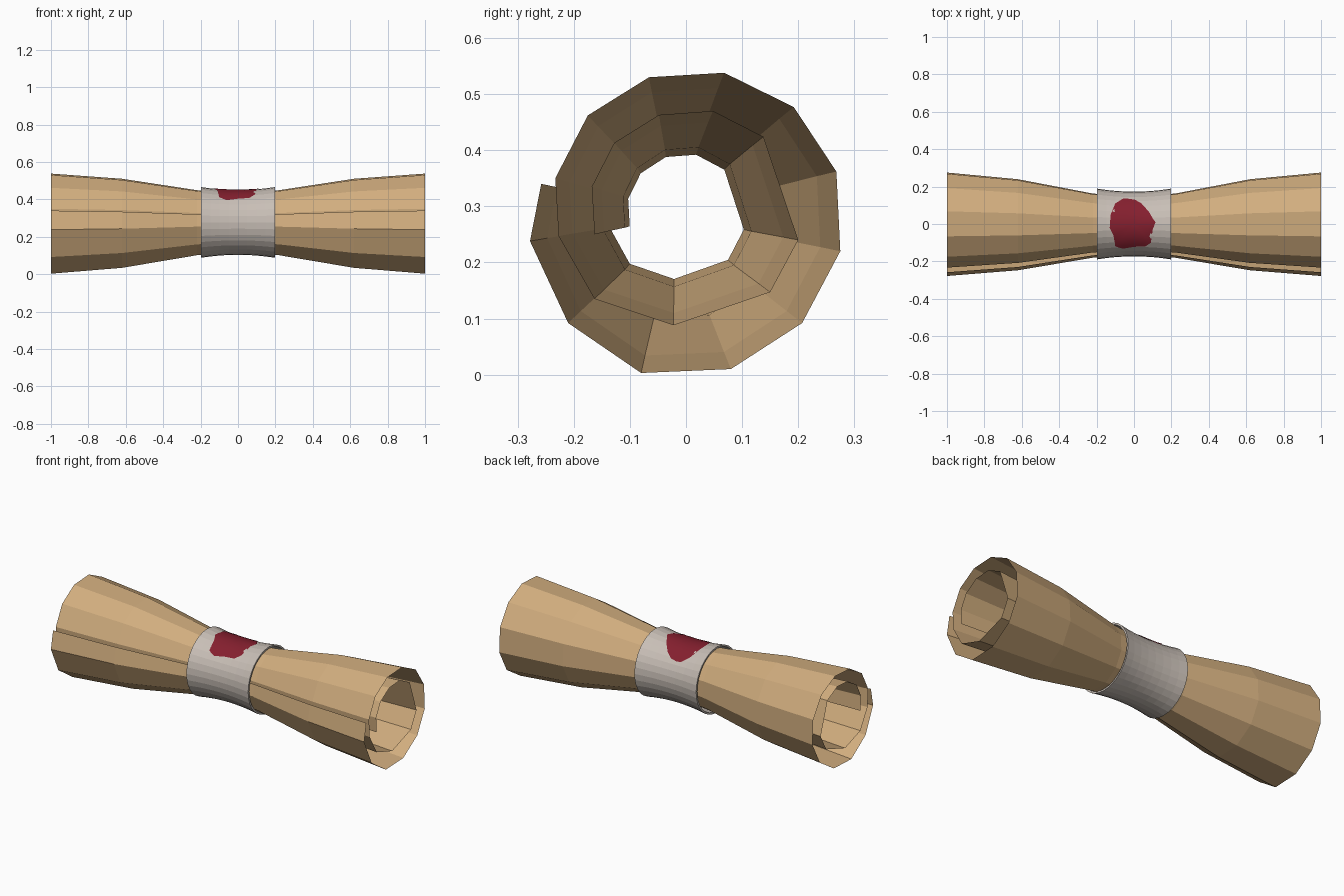
import bpy, bmesh, math

cube = bpy.data.objects.get("Cube")
if cube:
    bpy.data.objects.remove(cube)


def material(name, rgb):
    m = bpy.data.materials.new(name)
    m.use_nodes = True
    m.diffuse_color = (*rgb, 1)
    m.node_tree.nodes["Principled BSDF"].inputs["Base Color"].default_value = (*rgb, 1)
    return m


def add_object(name, bm, mat):
    mesh = bpy.data.meshes.new(name)
    bm.to_mesh(mesh)
    bm.free()
    mesh.materials.append(mat)
    obj = bpy.data.objects.new(name, mesh)
    bpy.context.collection.objects.link(obj)
    return obj


def loft(bm, rows, closed=False, wrap=False):
    """Bridge rows of points with quads."""
    rows = [[bm.verts.new(p) for p in row] for row in rows]
    if wrap:
        rows.append(rows[0])
    for a, b in zip(rows, rows[1:]):
        n = len(a)
        for i in range(n if closed else n - 1):
            j = (i + 1) % n
            bm.faces.new((a[i], a[j], b[j], b[i]))
    return rows


paper = material("tan parchment", (0.64, 0.42, 0.21))
cloth = material("pale grey band", (0.58, 0.52, 0.47))
wax = material("dark red wax", (0.235, 0.014, 0.028))

# Rolled sheet: spiral section (y, z) from outer edge to inner edge
spiral = [(-.258, .34), (-.278, .238), (-.21, .092), (-.08, .003), (.08, .01),
          (.207, .092), (.275, .22), (.268, .362), (.192, .477), (.068, .538),
          (-.066, .53), (-.175, .462), (-.233, .35), (-.227, .247), (-.163, .135),
          (-.022, .088), (.15, .147), (.2, .24), (.138, .424), (.048, .47),
          (-.048, .463), (-.128, .413), (-.168, .335), (-.163, .25)]
# Stations along the length: x, y scale, z scale, shift amount
half = [(0, .56, .58, 1), (.22, .62, .65, .85), (.62, .88, .89, .3), (1, 1, 1, 0)]
stations = [(-x, a, b, k) for x, a, b, k in reversed(half[1:])] + half
bm = bmesh.new()
loft(bm, [[(x, y * sy - .009 * k, .27 + (z - .27) * sz + .006 * k) for y, z in spiral]
          for x, sy, sz, k in stations])
add_object("rolled_sheet", bm, paper)

# Flared band around the waist
BAND_Z, HALF_W, SIDES = .277, .197, 32


def band_radius(x):
    return .173 + .016 * (x / HALF_W) ** 2


xs = [HALF_W * (i / 4 - 1) for i in range(9)]
section = [(x, band_radius(x)) for x in xs]
section += [(x, band_radius(x) - .01) for x in reversed(xs)]
bm = bmesh.new()
loft(bm, [[(x, r * math.cos(t), BAND_Z + r * math.sin(t))
           for t in (math.tau * i / SIDES for i in range(SIDES))]
          for x, r in section], closed=True, wrap=True)
bmesh.ops.recalc_face_normals(bm, faces=bm.faces)
add_object("waist_band", bm, cloth)

# Irregular wax seal laid over the top of the band
outline = [(-.03, .135), (.005, .13), (.04, .11), (.08, .065), (.1, .03), (.115, .01),
           (.1, -.03), (.09, -.1), (.06, -.12), (0, -.122), (-.06, -.132), (-.1, -.12),
           (-.11, -.06), (-.13, -.02), (-.125, .05), (-.1, .11), (-.06, .135)]


def on_band(x, y):
    r = band_radius(x) + .003
    return (x, y, BAND_Z + math.sqrt(r * r - y * y))


bm = bmesh.new()
RINGS = 8
rings = loft(bm, [[on_band(x * k / RINGS, y * k / RINGS) for x, y in outline]
                  for k in range(1, RINGS + 1)], closed=True)
bm.faces.new(rings[0])
bmesh.ops.recalc_face_normals(bm, faces=bm.faces)
if sum(f.normal.z for f in bm.faces) < 0:
    bmesh.ops.reverse_faces(bm, faces=bm.faces)
seal = add_object("wax_seal", bm, wax)
for p in seal.data.polygons:
    p.use_smooth = True
